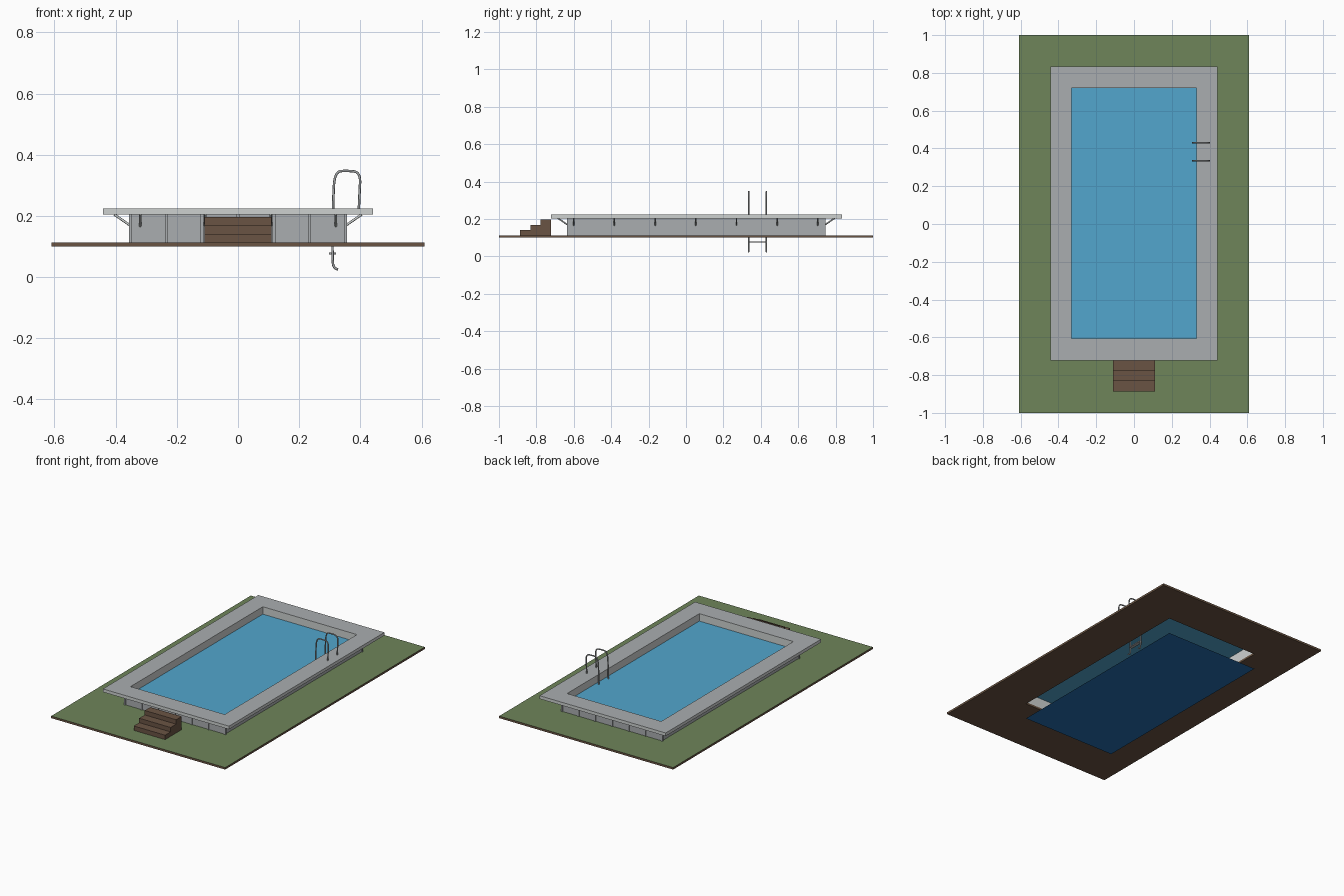
import bpy, bmesh
from mathutils import Vector

cube = bpy.data.objects.get("Cube")
if cube:
    bpy.data.objects.remove(cube, do_unlink=True)


def make_material(name, r, g, b):
    lin = [((c / 255 + 0.055) / 1.055) ** 2.4 for c in (r, g, b)] + [1.0]
    m = bpy.data.materials.new(name)
    m.use_nodes = True
    m.diffuse_color = lin
    m.node_tree.nodes["Principled BSDF"].inputs["Base Color"].default_value = lin
    return m


GRASS = make_material("grass green", 110, 133, 90)
SOIL = make_material("soil brown", 106, 84, 66)
WOOD = make_material("wood brown", 106, 84, 68)
STONE = make_material("stone grey", 170, 174, 176)
PALE = make_material("pale grey", 205, 209, 208)
WATER = make_material("water blue", 82, 166, 205)
FLOOR = make_material("deep blue", 36, 110, 176)
METAL = make_material("metal grey", 165, 168, 170)


def add_mesh(name, bm, *mats):
    bmesh.ops.recalc_face_normals(bm, faces=bm.faces)
    mesh = bpy.data.meshes.new(name)
    bm.to_mesh(mesh)
    bm.free()
    for m in mats:
        mesh.materials.append(m)
    ob = bpy.data.objects.new(name, mesh)
    bpy.context.collection.objects.link(ob)
    return ob


def corners(rect, z):
    x, y0, y1 = rect
    return [(-x, y0, z), (x, y0, z), (x, y1, z), (-x, y1, z)]


def ring(name, outer, inner, z0, z1, rule, *mats):
    """Rectangular frame; rule(face) picks the material."""
    bm = bmesh.new()
    loops = [[bm.verts.new(p) for p in corners(r, z)]
             for r, z in ((outer, z0), (outer, z1), (inner, z1), (inner, z0))]
    for k in range(4):
        a, b = loops[k], loops[(k + 1) % 4]
        for i in range(4):
            j = (i + 1) % 4
            bm.faces.new((a[i], a[j], b[j], b[i]))
    bmesh.ops.recalc_face_normals(bm, faces=bm.faces)
    for f in bm.faces:
        f.material_index = rule(f)
    return add_mesh(name, bm, *mats)


def plane(name, rect, z, mat):
    bm = bmesh.new()
    bm.faces.new([bm.verts.new(p) for p in corners(rect, z)])
    return add_mesh(name, bm, mat)


def box(name, lo, hi, mat):
    bm = bmesh.new()
    bmesh.ops.create_cube(bm, size=1)
    for v in bm.verts:
        v.co = [(a + b) / 2 + c * (b - a) for a, b, c in zip(lo, hi, v.co)]
    return add_mesh(name, bm, mat)


def rod(name, points, radius, mat, smooth=False):
    """Round bar along a path."""
    cu = bpy.data.curves.new(name, "CURVE")
    cu.dimensions = "3D"
    cu.bevel_depth = radius
    cu.bevel_resolution = 2
    cu.use_fill_caps = True
    sp = cu.splines.new("NURBS" if smooth else "POLY")
    sp.points.add(len(points) - 1)
    for p, co in zip(sp.points, points):
        p.co = (*co, 1)
    if smooth:
        sp.use_endpoint_u = True
        sp.order_u = 3
        sp.resolution_u = 6
    cu.materials.append(mat)
    ob = bpy.data.objects.new(name, cu)
    bpy.context.collection.objects.link(ob)
    return ob


# Extents as (half width, front y, back y)
LAWN = (0.61, -1.0, 1.0)
BASIN = (0.33, -0.605, 0.72)
WALL = (0.35, -0.63, 0.74)
COPING = (0.442, -0.722, 0.835)
GROUND, RIM = 0.113, 0.204

# Lawn slab with the basin opening
ring("lawn", LAWN, BASIN, 0.10, GROUND,
     lambda f: 0 if f.normal.z > 0.5 else 1, GRASS, SOIL)

# Pool walls, coping, water and floor
ring("pool_wall", WALL, BASIN, GROUND, RIM,
     lambda f: 1 if f.calc_center_median().to_2d().x in () or
     (abs(f.calc_center_median().x) < BASIN[0] + 0.001
      and BASIN[1] - 0.001 < f.calc_center_median().y < BASIN[2] + 0.001) else 0,
     STONE, PALE)
ring("coping", COPING, BASIN, RIM, 0.224,
     lambda f: 0 if abs(f.normal.z) > 0.5 else 1, STONE, PALE)
plane("water", BASIN, 0.177, WATER)
plane("pool_floor", BASIN, 0.0, FLOOR)

# Slim posts on the short walls
for y, side in ((WALL[1], "front"), (WALL[2], "back")):
    for i in range(-3, 4):
        x = i * 0.117
        box(side + "_post", (x - 0.005, y - 0.005, GROUND),
            (x + 0.005, y + 0.005, RIM), STONE)


# Slanted struts holding up the coping
def strut(foot, out):
    a = Vector((*foot, 0.167))
    b = a + Vector((*out, 0)) * 0.055 + Vector((0, 0, 0.038))
    rod("strut", [a, b], 0.004, PALE)


for s in (-1, 1):
    for i in range(7):
        strut((s * WALL[0], -0.6 + i * 0.2175), (s, 0))
    for i in range(4):
        strut((-0.32 + i * 0.2133, WALL[1] if s < 0 else WALL[2]), (0, s))

# Wooden steps at the front, extruded from a stair profile
DEPTH, RISE, HALF = 0.055, 0.028, 0.11
profile = [(-0.722, GROUND), (-0.887, GROUND)]
for i in range(3):
    y, z = -0.887 + i * DEPTH, GROUND + (i + 1) * RISE
    profile += [(y, z), (y + DEPTH, z)]
bm = bmesh.new()
side = bm.faces.new([bm.verts.new((-HALF, y, z)) for y, z in profile])
ext = bmesh.ops.extrude_face_region(bm, geom=[side])
bmesh.ops.translate(bm, vec=(2 * HALF, 0, 0),
                    verts=[v for v in ext["geom"] if isinstance(v, bmesh.types.BMVert)])
add_mesh("steps", bm, WOOD)

# Ladder: two arched rails and rungs
path = [(0.327, 0.025), (0.312, 0.028), (0.309, 0.06), (0.309, 0.14),
        (0.311, 0.25), (0.316, 0.345), (0.357, 0.348), (0.401, 0.343),
        (0.397, 0.27), (0.395, 0.222)]
RAILS = (0.335, 0.43)
for y in RAILS:
    rod("ladder_rail", [(x, y, z) for x, z in path], 0.004, METAL, True)
for z in (0.077, 0.135):
    box("ladder_rung", (0.298, RAILS[0], z - 0.003), (0.32, RAILS[1], z + 0.003), METAL)
